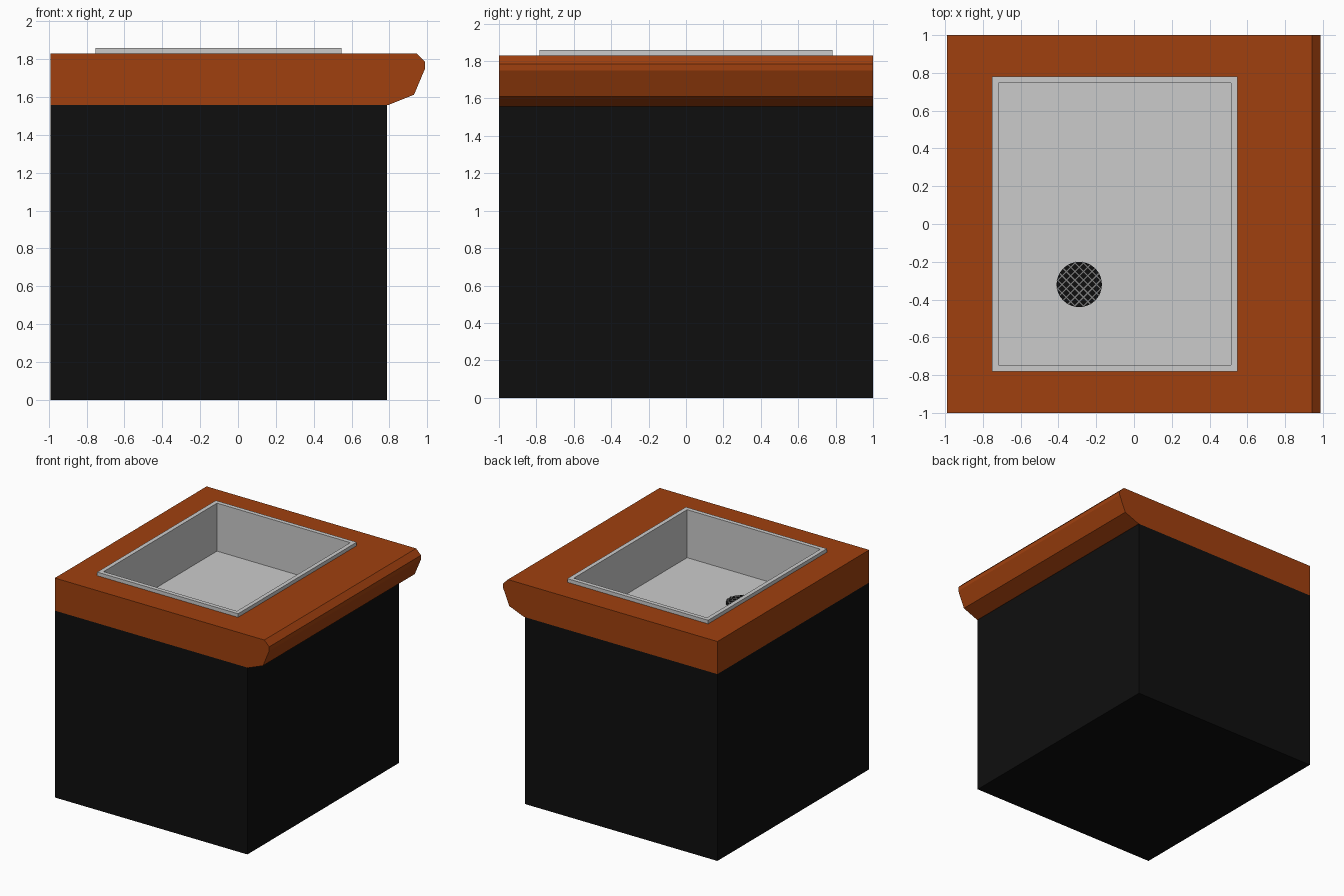
import bpy, bmesh, math
from mathutils import Matrix, Vector

if "Cube" in bpy.data.objects:
    bpy.data.objects.remove(bpy.data.objects["Cube"])


def material(name, rgb):
    m = bpy.data.materials.new(name)
    m.diffuse_color = (*rgb, 1)
    m.use_nodes = True
    m.node_tree.nodes["Principled BSDF"].inputs["Base Color"].default_value = m.diffuse_color
    return m


WOOD = material("wood", (0.35, 0.051, 0.0045))
BLACK = material("black", (0.0045, 0.0045, 0.0045))
WIRE = material("wire", (0.2, 0.2, 0.2))


def finish(name, bm, mat=None):
    bmesh.ops.recalc_face_normals(bm, faces=bm.faces)
    me = bpy.data.meshes.new(name)
    bm.to_mesh(me)
    bm.free()
    ob = bpy.data.objects.new(name, me)
    bpy.context.collection.objects.link(ob)
    if mat:
        me.materials.append(mat)
    return ob


def add_box(bm, lo, hi, rot=Matrix()):
    lo, hi = Vector(lo), Vector(hi)
    m = rot @ Matrix.Translation((lo + hi) / 2) @ Matrix.Diagonal((*(hi - lo), 1))
    return bmesh.ops.create_cube(bm, size=1, matrix=m)["verts"]


def box(name, lo, hi, mat=None):
    bm = bmesh.new()
    add_box(bm, lo, hi)
    return finish(name, bm, mat)


# Sink extents
X0, X1, Y, FLOOR, RIM = -0.752, 0.548, 0.782, 1.46, 1.86

# Cabinet
cabinet = box("cabinet", (-0.99, -1, 0), (0.787, 1, 1.558), BLACK)

# Countertop: profile with a chamfered nose, extruded along y
profile = [(-0.99, 1.558), (0.795, 1.558), (0.93, 1.612), (0.988, 1.75),
           (0.988, 1.785), (0.943, 1.83), (-0.99, 1.83)]
bm = bmesh.new()
face = bm.faces.new([bm.verts.new((x, -1, z)) for x, z in profile])
ext = bmesh.ops.extrude_face_region(bm, geom=[face])["geom"]
bmesh.ops.translate(bm, vec=(0, 2, 0),
                    verts=[g for g in ext if isinstance(g, bmesh.types.BMVert)])
countertop = finish("countertop", bm, WOOD)

# Opening for the sink through countertop and cabinet
cutter = box("sink_cutter", (X0, -Y, FLOOR - 0.04), (X1, Y, 2.0))
cutter.hide_render = True
cutter.hide_viewport = True
for ob in (cabinet, countertop):
    mod = ob.modifiers.new("sink_opening", 'BOOLEAN')
    mod.operation = 'DIFFERENCE'
    mod.solver = 'EXACT'
    mod.object = cutter

# Sink basin: box with an inset, sunken top
bm = bmesh.new()
add_box(bm, (X0, -Y, FLOOR - 0.04), (X1, Y, RIM))
top = max(bm.faces, key=lambda f: f.calc_center_median().z)
bmesh.ops.inset_region(bm, faces=[top], thickness=0.035, use_even_offset=True)
pit = bmesh.ops.extrude_discrete_faces(bm, faces=[top])["faces"][0]
bmesh.ops.translate(bm, vec=(0, 0, FLOOR - RIM), verts=pit.verts)
finish("sink_basin", bm)

# Drain disc
R, DRAIN = 0.12, Vector((-0.29, -0.32, FLOOR))
bm = bmesh.new()
bmesh.ops.create_cone(bm, cap_ends=True, segments=32, radius1=R, radius2=R, depth=0.01,
                      matrix=Matrix.Translation(DRAIN + Vector((0, 0, 0.004))))
finish("drain_disc", bm, BLACK)

# Drain grate: crossed diagonal wires trimmed to the disc
bm = bmesh.new()
for angle in (45, 135):
    rot = Matrix.Translation(DRAIN) @ Matrix.Rotation(math.radians(angle), 4, 'Z')
    for i in range(-3, 4):
        u = i * 0.032
        h = math.sqrt(R * R - u * u)
        add_box(bm, (-h, u - 0.003, 0.006), (h, u + 0.003, 0.013), rot)
finish("drain_grate", bm, WIRE)
